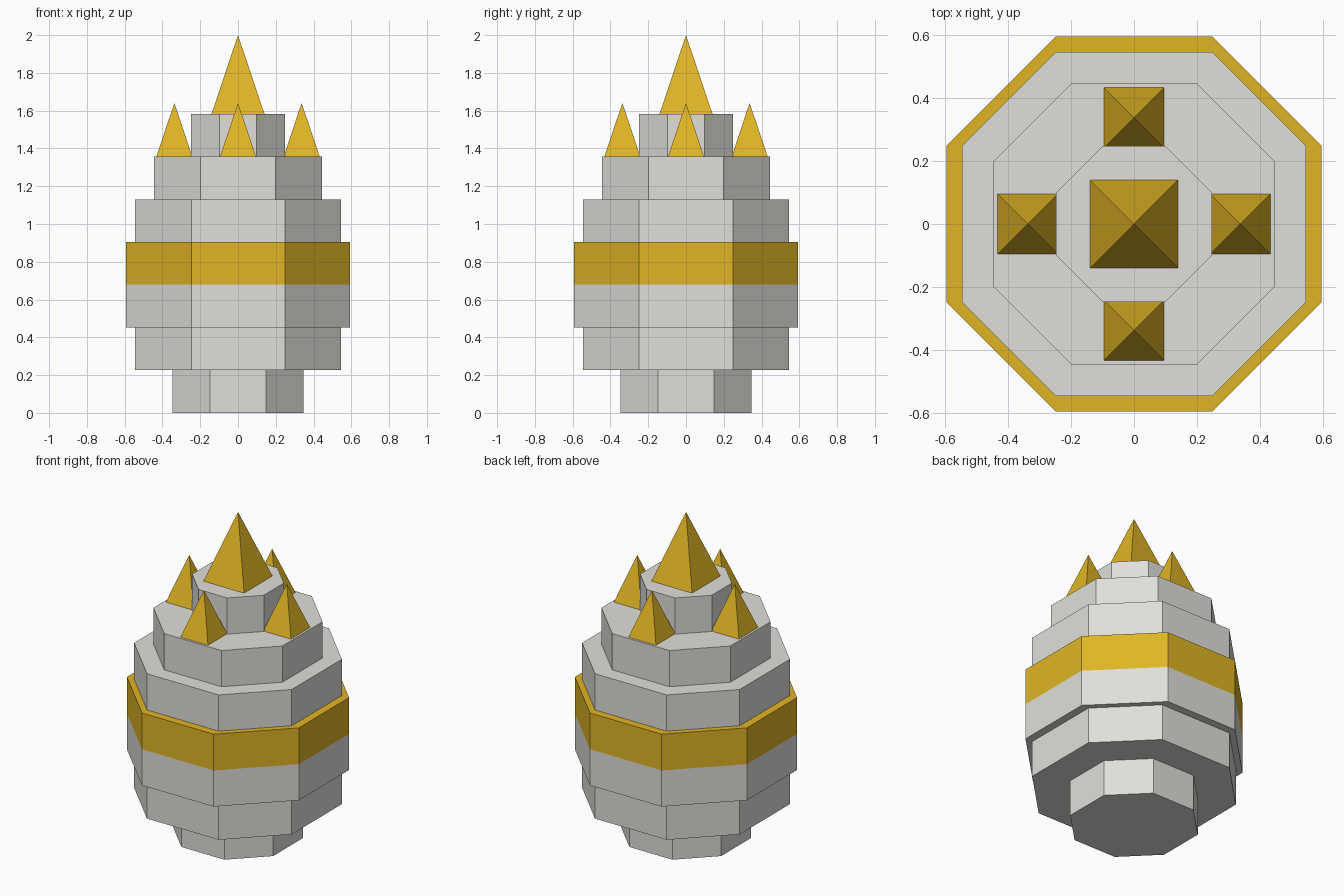
import bpy, bmesh, math
from mathutils import Matrix

cube = bpy.data.objects.get("Cube")
if cube:
    bpy.data.objects.remove(cube, do_unlink=True)


def srgb(r, g, b):
    lin = lambda c: c / 12.92 if c <= 0.04045 else ((c + 0.055) / 1.055) ** 2.4
    return tuple(lin(c / 255) for c in (r, g, b)) + (1.0,)


def material(name, colour):
    m = bpy.data.materials.new(name)
    m.use_nodes = True
    m.diffuse_color = colour
    m.node_tree.nodes["Principled BSDF"].inputs["Base Color"].default_value = colour
    return m


STONE = material("pale grey", srgb(224, 223, 218))
GOLD = material("gold", srgb(224, 181, 37))


def add_object(name, bm, mats):
    bmesh.ops.recalc_face_normals(bm, faces=bm.faces)
    mesh = bpy.data.meshes.new(name)
    bm.to_mesh(mesh)
    bm.free()
    for m in mats:
        mesh.materials.append(m)
    obj = bpy.data.objects.new(name, mesh)
    bpy.context.collection.objects.link(obj)
    return obj


# Stepped eight-sided body: every tier is STEP high, widths in units of U
U, STEP = 0.0495, 0.2262
TIERS = [(7, 3), (11, 5), (12, 5), (12, 5), (11, 5), (9, 4), (5, 2)]  # half width, half flat side
BAND = 3

bm = bmesh.new()


def ring(tier, z):
    a, h = tier[0] * U, tier[1] * U
    pts = [(a, -h), (a, h), (h, a), (-h, a), (-a, h), (-a, -h), (-h, -a), (h, -a)]
    return [bm.verts.new((x, y, z)) for x, y in pts]


rings = []
for i, tier in enumerate(TIERS):
    if i == 0 or tier != TIERS[i - 1]:
        rings.append(ring(tier, i * STEP))
    rings.append(ring(tier, (i + 1) * STEP))
for low, high in zip(rings, rings[1:]):
    for k in range(8):
        n = (k + 1) % 8
        bm.faces.new((low[k], low[n], high[n], high[k]))
bm.faces.new(rings[0][::-1])
bm.faces.new(rings[-1])

# Gold band: the upper half of the widest tier and its ledge
for f in bm.faces:
    z = f.calc_center_median().z
    if BAND * STEP + 0.01 < z < (BAND + 1) * STEP + 0.01:
        f.material_index = 1
add_object("stepped_body", bm, [STONE, GOLD])


# Four-sided golden spikes standing on the tiers
def spike(name, x, y, z, half, height):
    bm = bmesh.new()
    bmesh.ops.create_cone(bm, cap_ends=True, segments=4, radius1=half * math.sqrt(2),
                          radius2=0, depth=height)
    bmesh.ops.rotate(bm, verts=bm.verts, matrix=Matrix.Rotation(math.pi / 4, 3, 'Z'))
    bmesh.ops.remove_doubles(bm, verts=bm.verts, dist=1e-5)
    obj = add_object(name, bm, [GOLD])
    obj.location = (x, y, z + height / 2)


spike("centre_spike", 0, 0, 7 * STEP, 0.14, 2 - 7 * STEP)
for name, dx, dy in (("left", 1, 0), ("right", -1, 0), ("back", 0, 1), ("front", 0, -1)):
    spike(name + "_spike", dx * 0.337, dy * 0.337, 6 * STEP, 0.095, 0.283)
